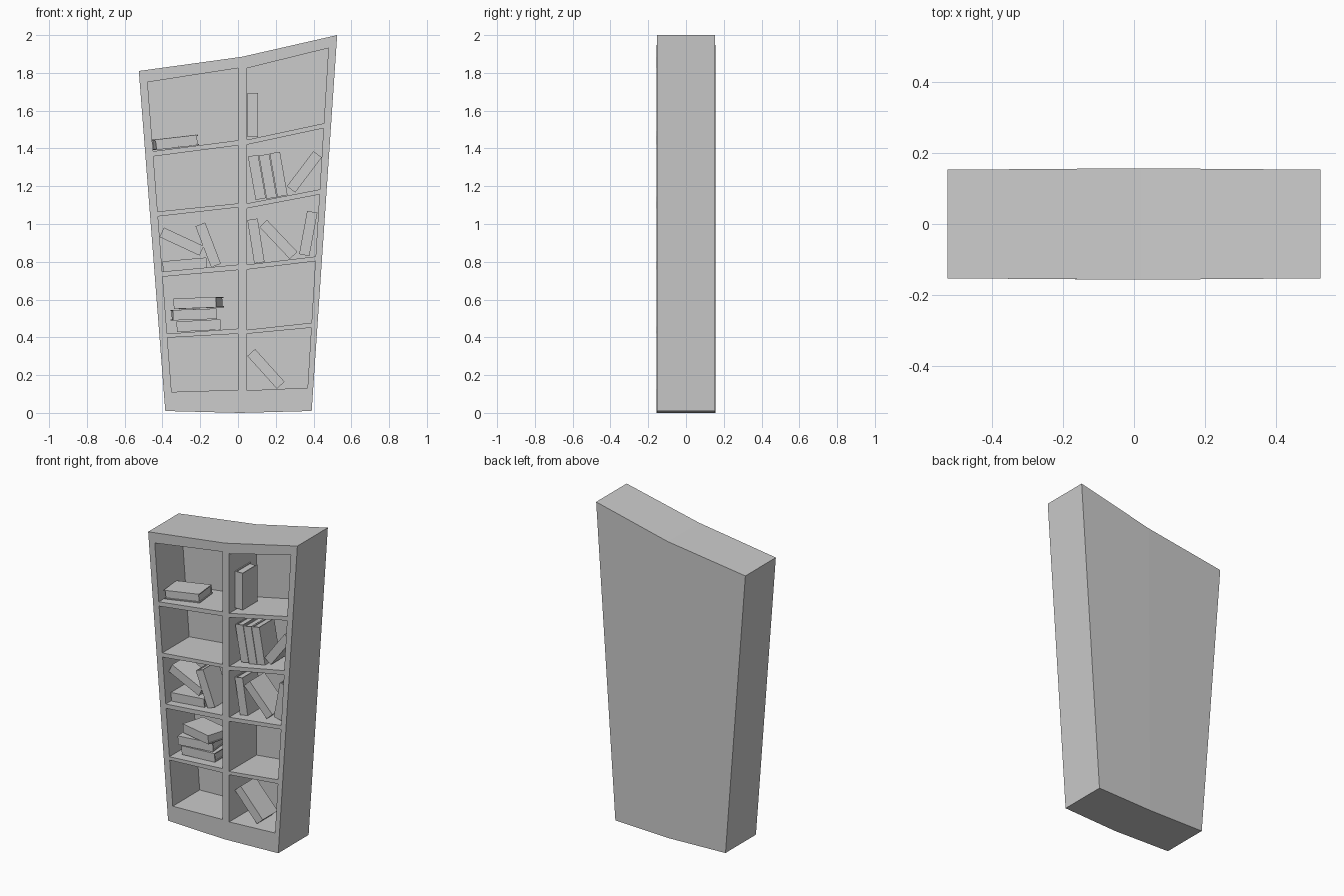
import bpy, bmesh
from math import radians

if "Cube" in bpy.data.objects:
    bpy.data.objects.remove(bpy.data.objects["Cube"])


def finish(name, bm):
    bmesh.ops.recalc_face_normals(bm, faces=bm.faces)
    me = bpy.data.meshes.new(name)
    bm.to_mesh(me)
    bm.free()
    ob = bpy.data.objects.new(name, me)
    bpy.context.collection.objects.link(ob)
    return ob


def prism(bm, pts, y0, y1):
    """Extrude an xz polygon from y0 to y1."""
    a = [bm.verts.new((x, y0, z)) for x, z in pts]
    b = [bm.verts.new((x, y1, z)) for x, z in pts]
    bm.faces.new(a)
    bm.faces.new(b[::-1])
    n = len(pts)
    for i in range(n):
        bm.faces.new((a[i], b[i], b[(i + 1) % n], a[(i + 1) % n]))


# Crooked flared case: left, middle and right stations, slightly bowed
bm = bmesh.new()
stations = [(-.385, .01, -.525, 1.81, .153),
            (.01, 0, .02, 1.885, .157),
            (.39, .01, .525, 2.0, .153)]
rings = [[bm.verts.new(p) for p in ((xb, -y, zb), (xb, y, zb), (xt, y, zt), (xt, -y, zt))]
         for xb, zb, xt, zt, y in stations]
for r, s in zip(rings, rings[1:]):
    for i in range(4):
        j = (i + 1) % 4
        bm.faces.new((r[i], s[i], s[j], r[j]))
bm.faces.new(rings[0])
bm.faces.new(rings[-1][::-1])
case = finish("bookcase", bm)

# Compartments: outer top, inner top, inner bottom, outer bottom heights
left = [(1.751, 1.825, 1.443, 1.385), (1.358, 1.416, 1.109, 1.066),
        (1.04, 1.088, .785, .748), (.721, .756, .446, .419), (.398, .419, .122, .111)]
right = [(1.931, 1.825, 1.446, 1.533), (1.507, 1.42, 1.109, 1.183),
         (1.156, 1.083, .785, .828), (.803, .759, .44, .477), (.451, .419, .119, .133)]
bm = bmesh.new()
for rows, inner, x0, slope in ((left, 0, -.343, -.0774), (right, .048, .36, .0615)):
    for ot, it, ib, ob_ in rows:
        prism(bm, [(x0 + slope * ot, ot), (inner, it), (inner, ib), (x0 + slope * ob_, ob_)],
              -.3, .117)
cutter = finish("compartment_cutter", bm)
cutter.hide_render = True
mod = case.modifiers.new("compartments", 'BOOLEAN')
mod.operation = 'DIFFERENCE'
mod.solver = 'EXACT'
mod.object = cutter
bpy.context.view_layer.objects.active = case
bpy.ops.object.modifier_apply(modifier=mod.name)
bpy.data.objects.remove(cutter)


def book(name, x, z, lean, yaw=0, y=-.028, w=.055, h=.233, d=.15):
    """Book with a U-shaped cover (spine to the front) around recessed pages."""
    bm = bmesh.new()
    t, a, b = .006, w / 2, d / 2
    u = [(-a, b), (-a, -b), (a, -b), (a, b), (a - t, b), (a - t, t - b), (t - a, t - b), (t - a, b)]
    base = bm.faces.new([bm.verts.new((px, py, -h / 2)) for px, py in u])
    top = bmesh.ops.extrude_face_region(bm, geom=[base], use_keep_orig=True)["geom"]
    bmesh.ops.translate(bm, vec=(0, 0, h),
                        verts=[v for v in top if isinstance(v, bmesh.types.BMVert)])
    p, q = a - t, h / 2 - .006
    prism(bm, [(-p, -q), (p, -q), (p, q), (-p, q)], t - b, b - .006)
    ob = finish(name, bm)
    ob.location = (x, y, z)
    ob.rotation_euler = (0, radians(lean), radians(yaw))


# Books: x, z, lean (positive to the right), yaw
books = [
    (.078, 1.578, 0, 0),
    (.100, 1.247, -10, 0), (.158, 1.252, -10, 0), (.215, 1.263, -10, 0), (.351, 1.276, 37, 0),
    (.095, .91, -9, 0), (.214, .918, -43.5, 0), (.372, .95, 10.5, 0),
    (.148, .233, -42, 0),
    (-.332, 1.432, -83.5, 186),
    (-.282, .785, -95, 0), (-.298, .907, -65, 0), (-.158, .889, -21, 0),
    (-.208, .462, -93, 0), (-.235, .521, -92, 5), (-.208, .582, -92, -16),
]
for i, spec in enumerate(books):
    book(f"book_{i + 1}", *spec)
